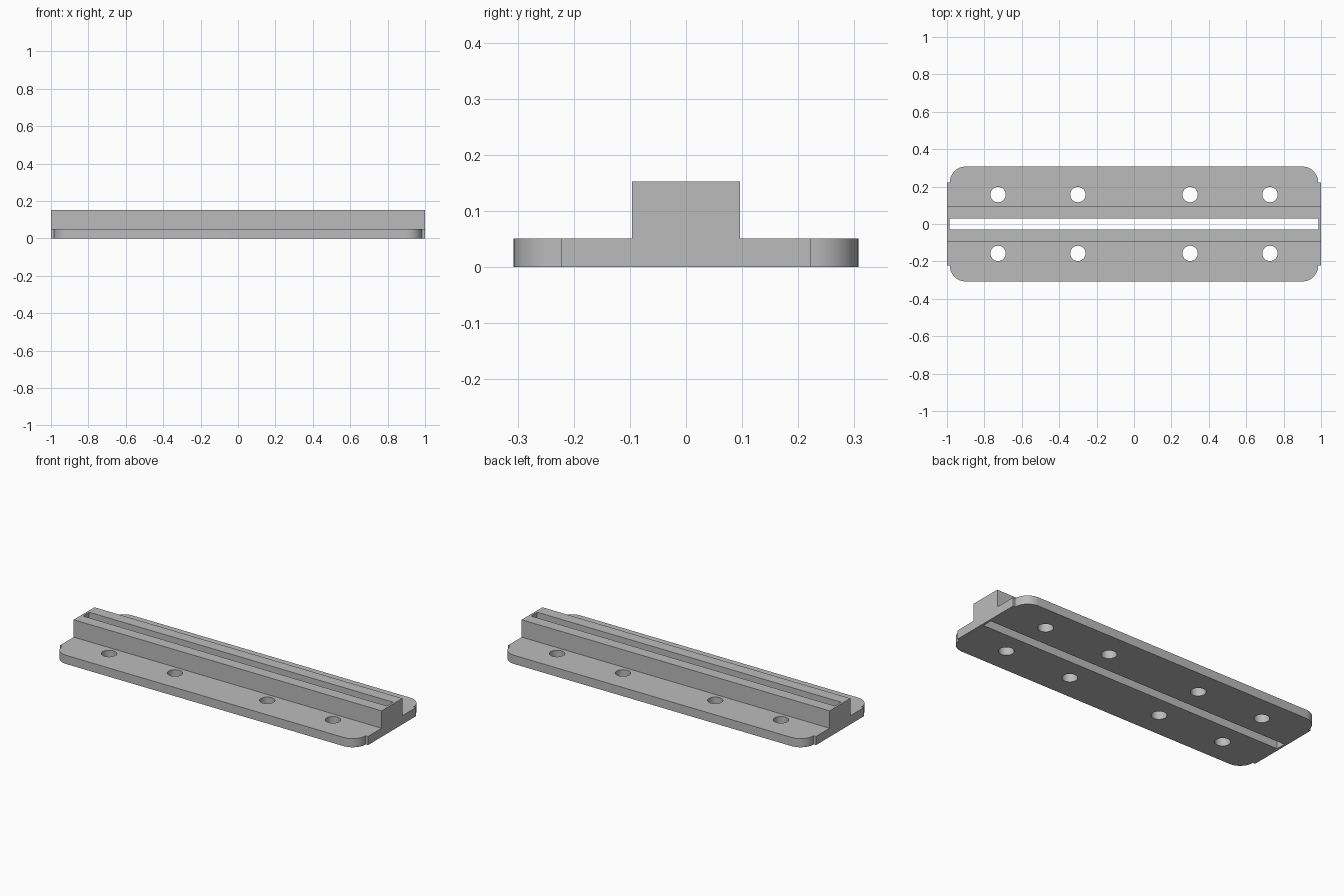
import bpy, bmesh, math

cube = bpy.data.objects.get("Cube")
if cube:
    bpy.data.objects.remove(cube, do_unlink=True)

grey = bpy.data.materials.new("plain grey")
grey.use_nodes = True
colour = (0.5, 0.5, 0.5, 1)
grey.diffuse_color = colour
grey.node_tree.nodes["Principled BSDF"].inputs["Base Color"].default_value = colour

BASE_TOP, RIB_TOP = 0.051, 0.153
HALF_Y, END_X, TAB_Y = 0.307, 0.985, 0.222
RADIUS = HALF_Y - TAB_Y


def prism(name, outline, z0, z1):
    """Extrude a closed xy outline from z0 up to z1."""
    bm = bmesh.new()
    face = bm.faces.new([bm.verts.new((x, y, z0)) for x, y in outline])
    grown = bmesh.ops.extrude_face_region(bm, geom=[face])["geom"]
    top = [v for v in grown if isinstance(v, bmesh.types.BMVert)]
    bmesh.ops.translate(bm, verts=top, vec=(0, 0, z1 - z0))
    bmesh.ops.recalc_face_normals(bm, faces=bm.faces[:])
    mesh = bpy.data.meshes.new(name)
    bm.to_mesh(mesh)
    bm.free()
    mesh.materials.append(grey)
    obj = bpy.data.objects.new(name, mesh)
    bpy.context.collection.objects.link(obj)
    return obj


def rectangle(hx, hy):
    return [(-hx, -hy), (hx, -hy), (hx, hy), (-hx, hy)]


def circle(cx, cy, r, n=32):
    return [(cx + r * math.cos(math.tau * i / n), cy + r * math.sin(math.tau * i / n))
            for i in range(n)]


def combine(target, tool, operation):
    """Apply a boolean and discard the tool."""
    tool.hide_render = True
    mod = target.modifiers.new("join", 'BOOLEAN')
    mod.operation, mod.solver, mod.object = operation, 'EXACT', tool
    bpy.context.view_layer.objects.active = target
    bpy.ops.object.modifier_apply(modifier=mod.name)
    bpy.data.objects.remove(tool, do_unlink=True)


# Base outline: one rounded corner with its end tab step, repeated to all four
corner = [(1, TAB_Y), (END_X, TAB_Y)]
for i in range(1, 13):
    a = math.pi / 2 * i / 12
    corner.append((END_X - RADIUS + RADIUS * math.cos(a), TAB_Y + RADIUS * math.sin(a)))
half = corner + [(-x, y) for x, y in reversed(corner)]
outline = half + [(-x, -y) for x, y in half]
rail = prism("slotted_rail", outline, 0, BASE_TOP)

# Raised central rib
combine(rail, prism("rib", rectangle(1, 0.096), 0.02, RIB_TOP), 'UNION')

# Long slot through rib and base
combine(rail, prism("slot_cutter", rectangle(0.987, 0.029), -0.1, 0.3), 'DIFFERENCE')

# Two rows of mounting holes
for x in (-0.727, -0.3, 0.3, 0.727):
    for y in (-0.157, 0.157):
        combine(rail, prism("hole_cutter", circle(x, y, 0.041), -0.1, 0.1), 'DIFFERENCE')

bpy.ops.object.select_all(action='DESELECT')
rail.select_set(True)
bpy.context.view_layer.objects.active = rail
bpy.ops.object.shade_smooth_by_angle(angle=math.radians(30))
